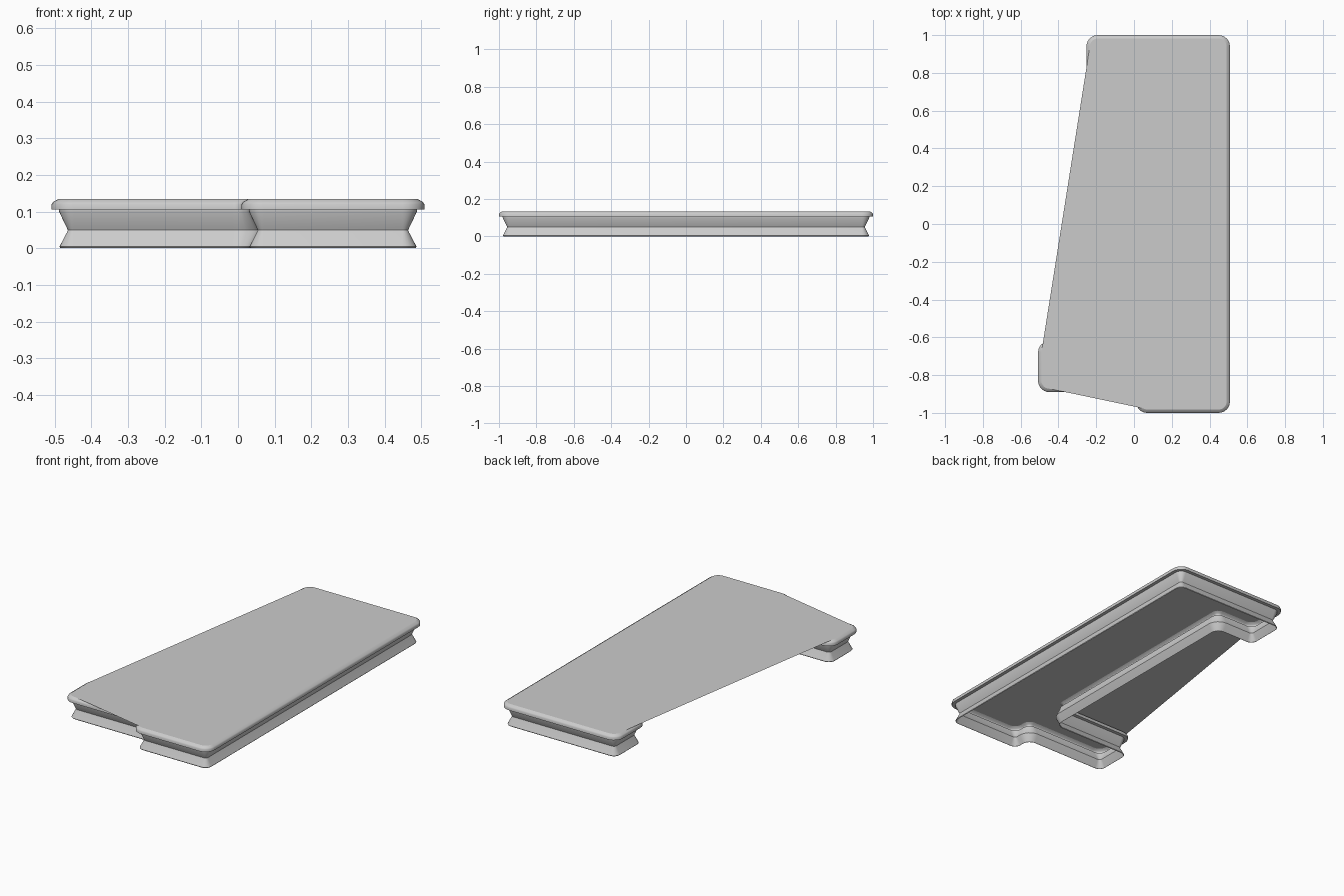
import bpy, bmesh, math
from mathutils import Vector

if "Cube" in bpy.data.objects:
    bpy.data.objects.remove(bpy.data.objects["Cube"])

# Outline of the lip, counter-clockwise; corners 3-6 frame the side notch
OUTLINE = [(0.508, -1), (0.508, 1), (-0.252, 1), (-0.252, 0.72), (0, 0.72),
           (0, -0.62), (-0.508, -0.62), (-0.508, -0.89), (0.01, -0.89), (0.01, -1)]
# Side profile: (inset, height)
WALL = [(0.024, 0), (0.021, 0.004), (0.041, 0.042), (0.044, 0.049),
        (0.041, 0.056), (0.02, 0.1), (0.02, 0.105)]
LIP = [(0.02, 0.105), (0, 0.105), (0, 0.12), (0.004, 0.126), (0.018, 0.134)]
CAP_INSET, TOP = LIP[-1]
SEG = 6


def rounded_outline():
    """Points, outward normals and corner index around the rounded outline."""
    pts = [Vector(p) for p in OUTLINE]
    result = []
    for i, p in enumerate(pts):
        e1 = (p - pts[i - 1]).normalized()
        e2 = (pts[(i + 1) % len(pts)] - p).normalized()
        n1, n2 = Vector((e1.y, -e1.x)), Vector((e2.y, -e2.x))
        sign = 1 if e1.cross(e2) > 0 else -1
        r = (0.06 if sign > 0 else 0.025) * sign
        centre = p - (n1 + n2) * r
        for k in range(SEG + 1):
            a = k / SEG * math.pi / 2
            n = n1 * math.cos(a) + n2 * math.sin(a)
            result.append((centre + n * r, n, i, k))
    return result


RING = rounded_outline()


def finish(name, bm):
    me = bpy.data.meshes.new(name)
    bm.to_mesh(me)
    bm.free()
    ob = bpy.data.objects.new(name, me)
    bpy.context.collection.objects.link(ob)
    bpy.ops.object.select_all(action='DESELECT')
    ob.select_set(True)
    bpy.context.view_layer.objects.active = ob
    bpy.ops.object.shade_smooth_by_angle(angle=math.radians(40))


def sweep(name, profile):
    bm = bmesh.new()
    rows = [[bm.verts.new((*(p - n * d), z)) for p, n, _, _ in RING] for d, z in profile]
    for lo, hi in zip(rows, rows[1:]):
        for j in range(len(RING)):
            k = (j + 1) % len(RING)
            bm.faces.new((lo[j], lo[k], hi[k], hi[j]))
    finish(name, bm)


# Grooved open-bottomed wall and the overhanging lip
sweep("grooved_wall", WALL)
sweep("top_lip", LIP)

# Flat top sheet, which bridges the side notch with a slanted edge
bm = bmesh.new()
bm.faces.new([bm.verts.new((*(p - n * CAP_INSET), TOP)) for p, n, i, k in RING
              if i not in (3, 4, 5) and not (i == 6 and k < SEG - 1)])
bmesh.ops.triangulate(bm, faces=bm.faces[:])
finish("top_sheet", bm)
